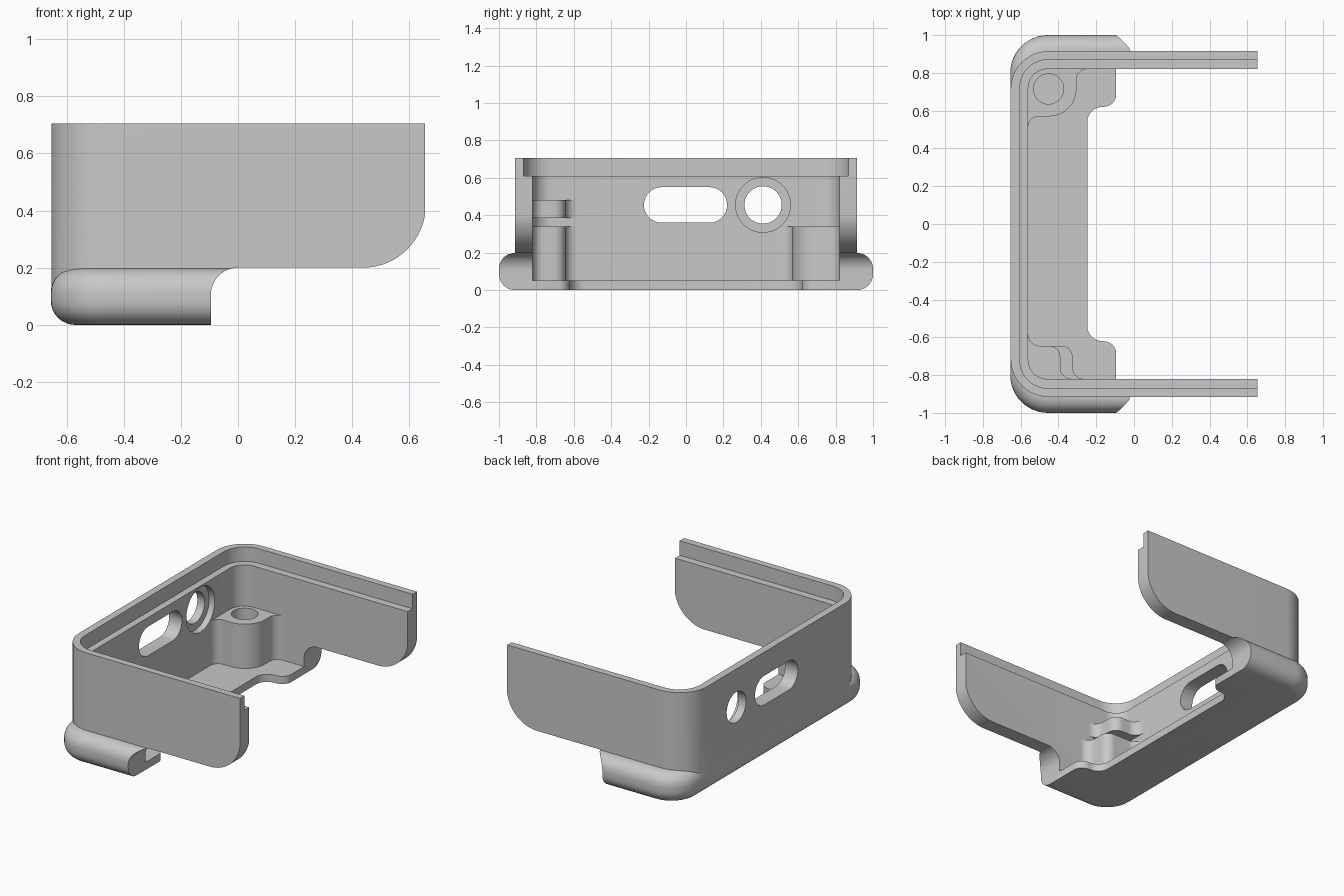
import bpy, bmesh, math

cube = bpy.data.objects.get("Cube")
if cube:
    bpy.data.objects.remove(cube, do_unlink=True)

grey = bpy.data.materials.new("plain grey")
grey.use_nodes = True
COLOUR = (0.58, 0.58, 0.58, 1)
grey.diffuse_color = COLOUR
grey.node_tree.nodes["Principled BSDF"].inputs["Base Color"].default_value = COLOUR


def arc(cx, cy, r, start, end, n=12):
    """Points along a circular arc, angles in degrees."""
    angles = [math.radians(start + (end - start) * i / n) for i in range(n + 1)]
    return [(cx + r * math.cos(a), cy + r * math.sin(a)) for a in angles]


def loft(name, rings):
    """Closed solid through rings of equal point count."""
    bm = bmesh.new()
    loops = [[bm.verts.new(p) for p in ring] for ring in rings]
    for a, b in zip(loops, loops[1:]):
        for i in range(len(a)):
            j = (i + 1) % len(a)
            bm.faces.new((a[i], a[j], b[j], b[i]))
    bm.faces.new(loops[0])
    bm.faces.new(loops[-1])
    bmesh.ops.recalc_face_normals(bm, faces=bm.faces)
    mesh = bpy.data.meshes.new(name)
    bm.to_mesh(mesh)
    bm.free()
    mesh.materials.append(grey)
    obj = bpy.data.objects.new(name, mesh)
    bpy.context.collection.objects.link(obj)
    return obj


def prism(name, outline, low, high, axis="z"):
    """Extrude a 2D outline along one axis."""
    place = {"x": lambda p, d: (d, p[0], p[1]),
             "y": lambda p, d: (p[0], d, p[1]),
             "z": lambda p, d: (p[0], p[1], d)}[axis]
    return loft(name, [[place(p, d) for p in outline] for d in (low, high)])


def tray(x0, x1, y, r):
    """Plan outline with two rounded corners on the closed side."""
    return ([(x1, y)] + arc(x0 + r, y - r, r, 90, 180)
            + arc(x0 + r, r - y, r, 180, 270) + [(x1, -y)])


def combine(target, tool, operation="DIFFERENCE"):
    mod = target.modifiers.new("combine", "BOOLEAN")
    mod.operation = operation
    mod.solver = "EXACT"
    mod.object = tool
    bpy.context.view_layer.objects.active = target
    bpy.ops.object.modifier_apply(modifier=mod.name)
    bpy.data.objects.remove(tool, do_unlink=True)


def smooth(obj):
    bpy.ops.object.select_all(action="DESELECT")
    obj.select_set(True)
    bpy.context.view_layer.objects.active = obj
    bpy.ops.object.shade_smooth_by_angle(angle=math.radians(30))


# Outer wall block and the rounded foot around its base
case = prism("case_shell", tray(-0.653, 0.655, 0.915, 0.2), 0.1, 0.705)
R = 0.085
section = arc(R, R, R, 270, 180, 8) + arc(R, 0.198 - R, R, 180, 90, 8)
foot = loft("foot", [[(x, y, z) for x, y in tray(-0.655 + d, 0.04, 1 - d, 0.2 - d)]
                     for d, z in section])
combine(case, foot, "UNION")

# Side profile: raised underside with a curved step and rounded far corner
profile = ([(-0.095, -0.1)] + arc(0, 0.105, 0.095, 180, 90)
           + arc(0.437, 0.42, 0.22, 270, 360, 16) + [(0.8, 0.42), (0.8, -0.1)])
combine(case, prism("under_cutter", profile, -1.2, 1.2, "y"))

# Interior cavity and the stepped lip
combine(case, prism("cavity_cutter", tray(-0.56, 0.8, 0.82, 0.1), 0.05, 0.9))
combine(case, prism("lip_cutter", tray(-0.605, 0.85, 0.87, 0.15), 0.61, 0.95))

# Floor edge with a tab at each end
half = arc(-0.163, 0.69, 0.07, 360, 270, 8) + arc(-0.167, 0.54, 0.08, 90, 180, 8)
floor_edge = [(0.1, 0.69)] + half + [(x, -y) for x, y in reversed(half)] + [(0.1, -0.69)]
combine(case, prism("floor_cutter", floor_edge, -0.1, 0.08))

# Openings in the end wall
slot = arc(0.125, 0.455, 0.095, -90, 90, 16) + arc(-0.13, 0.455, 0.095, 90, 270, 16)
combine(case, prism("slot_cutter", slot, -0.8, -0.4, "x"))
for radius, low in ((0.1, -0.8), (0.147, -0.6)):
    ring = arc(0.412, 0.455, radius, 0, 360, 40)[:-1]
    combine(case, prism("round_cutter", ring, low, -0.4, "x"))
smooth(case)


def corner_post(name, side, xe, ye, r, f, low, high):
    """Post blended into both walls of an inner corner."""
    outline = (arc(-0.46, 0.72, 0.12, 90, 180, 8) + [(-0.58, ye - f)]
               + arc(-0.56 + f, ye - f, f, 180, 90, 8)
               + arc(xe - r, ye + r, r, -90, 0)
               + arc(xe + f, 0.82 - f, f, 180, 90, 8) + [(xe + f, 0.84)])
    return prism(name, [(x, side * y) for x, y in outline], low, high)


# Screw post, and the two-tier clip in the opposite corner
screw_post = corner_post("screw_post", 1, -0.305, 0.57, 0.145, 0.055, 0.03, 0.34)
combine(screw_post, prism("screw_cutter", arc(-0.452, 0.715, 0.08, 0, 360, 32)[:-1], 0.05, 0.5))
smooth(screw_post)
smooth(corner_post("lower_clip", -1, -0.325, 0.645, 0.06, 0.06, 0.03, 0.34))
smooth(corner_post("upper_clip", -1, -0.39, 0.645, 0.06, 0.06, 0.385, 0.48))
